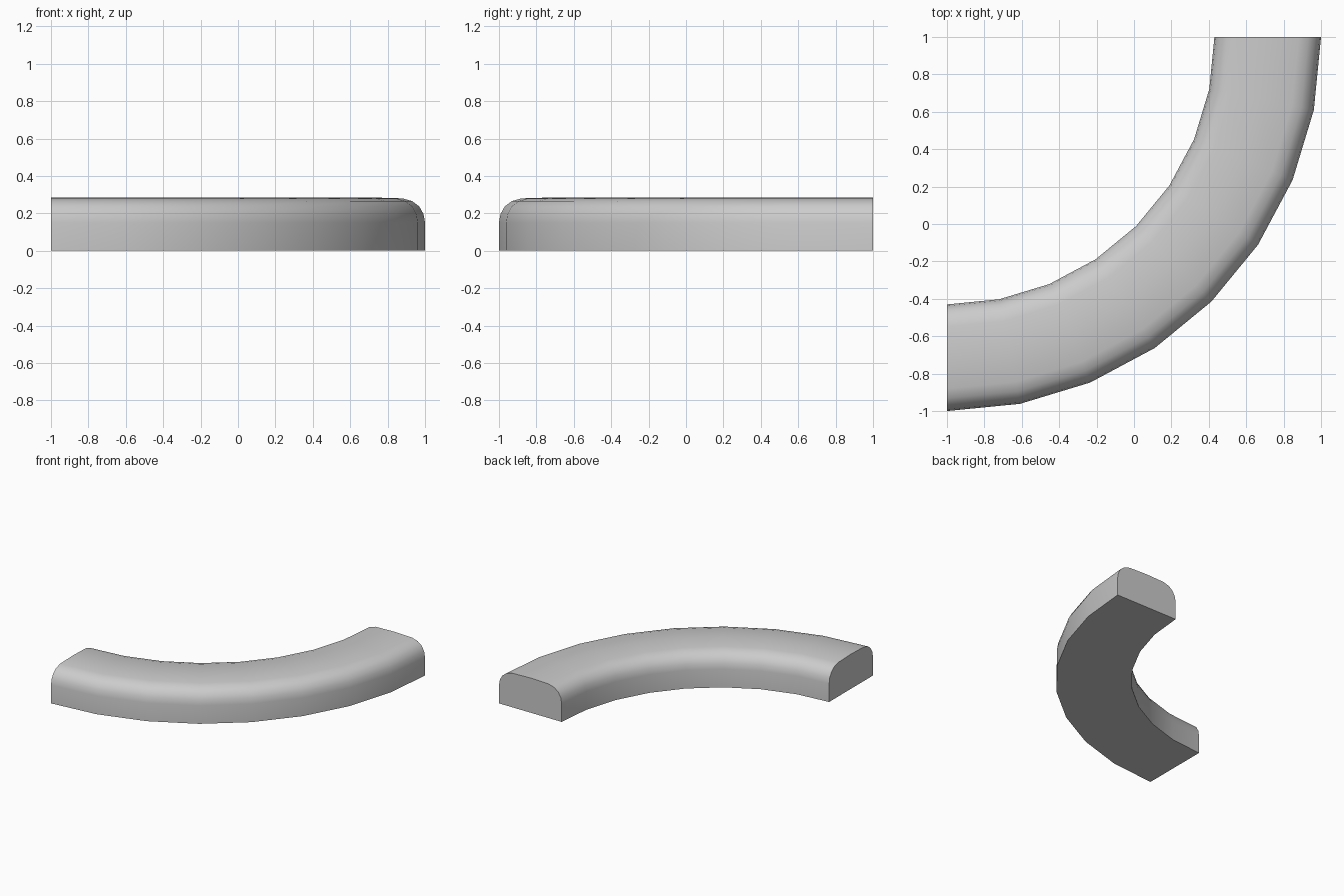
import bpy, bmesh, math

if "Cube" in bpy.data.objects:
    bpy.data.objects.remove(bpy.data.objects["Cube"])

MID_R, HALF_W, SEGMENTS = 1.715, 0.285, 8

# Cross-section half: (offset from centre line, height), flat base and rounded shoulder
half = [(HALF_W, 0), (HALF_W, 0.15), (0.277, 0.196), (0.254, 0.237),
        (0.217, 0.265), (0.165, 0.28)]
profile = half + [(0, 0.285)] + [(-x, z) for x, z in reversed(half)]

# Sweep the section through a quarter turn about the corner (-1, 1)
bm = bmesh.new()
rings = []
for i in range(SEGMENTS + 1):
    a = -math.pi / 2 + i * math.pi / 2 / SEGMENTS
    rings.append([bm.verts.new((-1 + (MID_R + x) * math.cos(a),
                                1 + (MID_R + x) * math.sin(a), z))
                  for x, z in profile])
n = len(profile)
for r0, r1 in zip(rings, rings[1:]):
    for j in range(n):
        k = (j + 1) % n
        bm.faces.new((r0[j], r1[j], r1[k], r0[k]))

# Flat end caps
bm.faces.new(rings[0])
bm.faces.new(rings[-1])
bmesh.ops.recalc_face_normals(bm, faces=bm.faces)

mesh = bpy.data.meshes.new("curved_rail")
bm.to_mesh(mesh)
bm.free()
rail = bpy.data.objects.new("curved_rail", mesh)
bpy.context.collection.objects.link(rail)
bpy.context.view_layer.objects.active = rail
rail.select_set(True)
bpy.ops.object.shade_smooth_by_angle(angle=math.radians(35))
